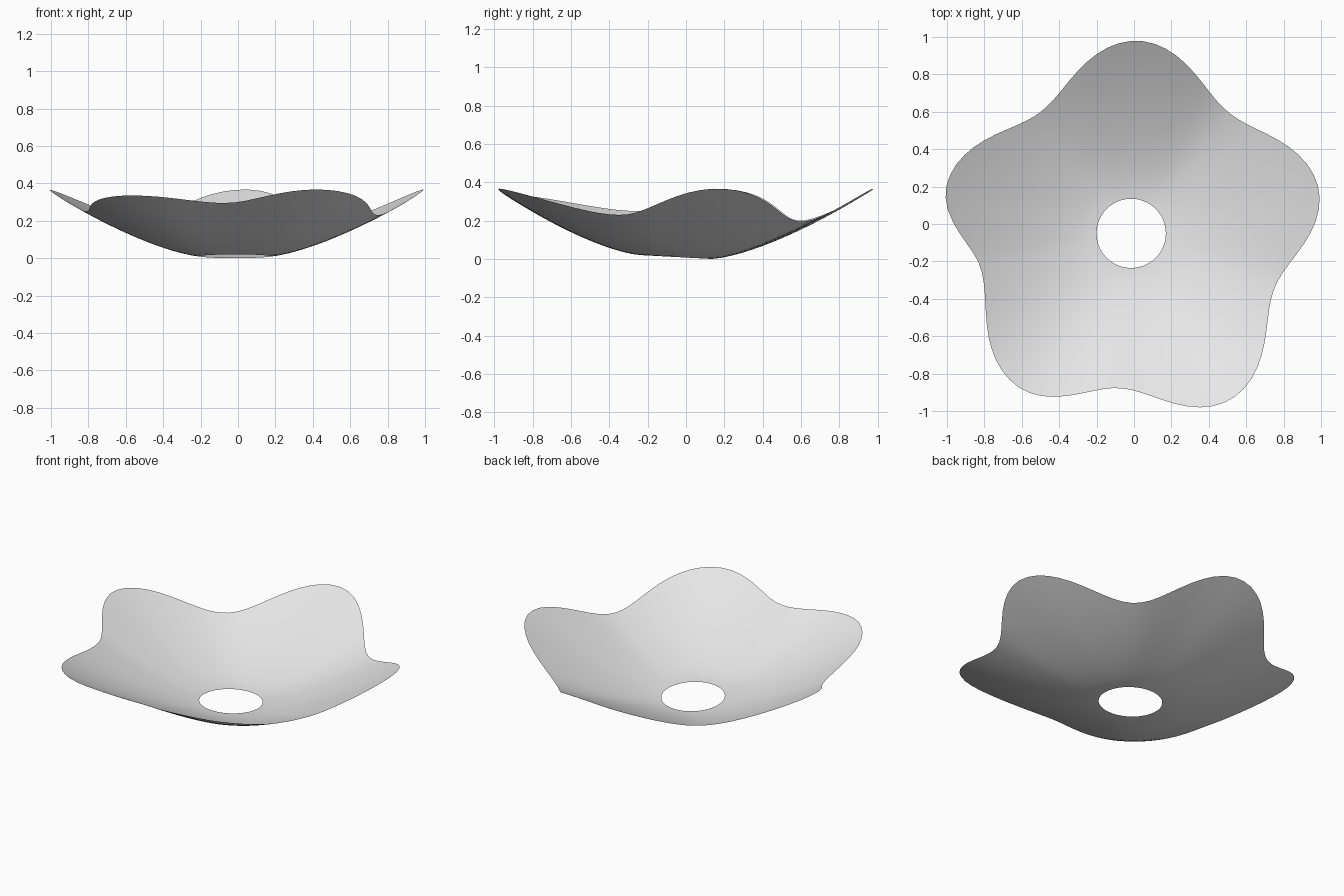
import bpy
import bmesh
import math

cube = bpy.data.objects.get("Cube")
if cube:
    bpy.data.objects.remove(cube)

SEGMENTS, RINGS = 100, 16
CENTRE_X, CENTRE_Y, HOLE = -0.015, -0.05, 0.185

# Rim keys as (angle in degrees, value), alternating valley and lobe
RADIUS = [(-21, .82), (14, 1.03), (51, .83), (88, 1.03), (127, .81),
          (165, 1.02), (194, .825), (233, 1.02), (266, .83), (301, 1.035)]
HEIGHT = [(-21, .23), (12, .367), (52, .195), (87, .367), (127, .2),
          (167, .365), (194, .25), (237, .335), (266, .295), (295, .367)]


def ease(keys, angle):
    """Smooth periodic interpolation between rim keys."""
    angle = (angle - keys[0][0]) % 360 + keys[0][0]
    ring = keys + [(keys[0][0] + 360, keys[0][1])]
    for (a, u), (b, v) in zip(ring, ring[1:]):
        if a <= angle <= b:
            t = (1 - math.cos(math.pi * (angle - a) / (b - a))) / 2
            return u + (v - u) * t
    return ring[-1][1]


# Five-lobed bowl: concentric rings from the hole out to the wavy rim
bm = bmesh.new()
rings = []
for i in range(RINGS + 1):
    t = i / RINGS
    ring = []
    for k in range(SEGMENTS):
        angle = 360 * k / SEGMENTS
        c, s = math.cos(math.radians(angle)), math.sin(math.radians(angle))
        r = HOLE + (ease(RADIUS, angle) - HOLE) * t
        base = 0.01 * (1 - s)
        z = base + (ease(HEIGHT, angle) - base) * t ** 1.45
        ring.append(bm.verts.new((CENTRE_X + r * c, CENTRE_Y + r * s, z)))
    rings.append(ring)
for inner, outer in zip(rings, rings[1:]):
    for k in range(SEGMENTS):
        n = (k + 1) % SEGMENTS
        bm.faces.new((inner[k], outer[k], outer[n], inner[n])).smooth = True

mesh = bpy.data.meshes.new("lobed_bowl")
bm.to_mesh(mesh)
bm.free()
bowl = bpy.data.objects.new("lobed_bowl", mesh)
bpy.context.collection.objects.link(bowl)

# Pale grey surface
grey = bpy.data.materials.new("pale_grey")
grey.use_nodes = True
colour = (0.8, 0.8, 0.8, 1)
grey.diffuse_color = colour
grey.node_tree.nodes["Principled BSDF"].inputs["Base Color"].default_value = colour
mesh.materials.append(grey)
